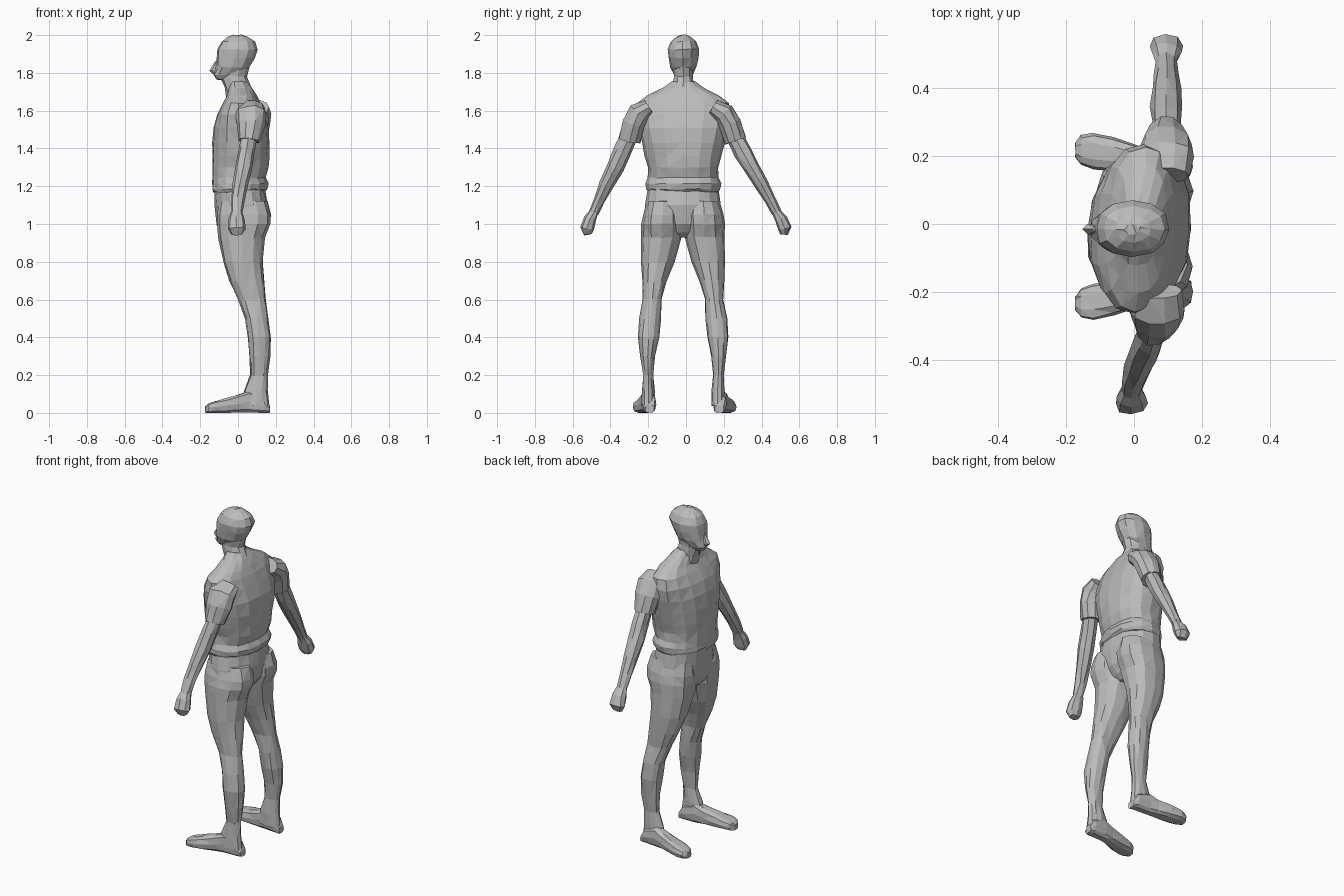
import bpy, bmesh, math, random
from mathutils import Vector

random.seed(4)
if "Cube" in bpy.data.objects:
    bpy.data.objects.remove(bpy.data.objects["Cube"])

grey = bpy.data.materials.new("plain grey")
grey.use_nodes = True
tone = (0.5, 0.5, 0.5, 1)
grey.diffuse_color = tone
grey.node_tree.nodes["Principled BSDF"].inputs["Base Color"].default_value = tone

X, Y, Z = Vector((1, 0, 0)), Vector((0, 1, 0)), Vector((0, 0, 1))
MID = -0.015


def loft(name, rings, sides=12, power=1.0, jitter=0.003):
    """Skin a list of (centre, half axis u, half axis v) rings with facets."""
    bm = bmesh.new()
    loops = []
    for c, u, v in rings:
        loop = []
        for i in range(sides):
            a = math.tau * i / sides
            p, q = (math.copysign(abs(f) ** power, f) if abs(f) > 1e-6 else 0
                    for f in (math.cos(a), math.sin(a)))
            co = c + u * p + v * q
            co += Vector([random.uniform(-jitter, jitter) for _ in range(3)])
            co.z = max(co.z, 0)
            loop.append(bm.verts.new(co))
        loops.append(loop)
    for lo, hi in zip(loops, loops[1:]):
        for i in range(sides):
            j = (i + 1) % sides
            bm.faces.new((lo[i], lo[j], hi[j], hi[i]))
    bm.faces.new(loops[0])
    bm.faces.new(loops[-1])
    bmesh.ops.triangulate(bm, faces=bm.faces[:], quad_method='SHORT_EDGE')
    bmesh.ops.recalc_face_normals(bm, faces=bm.faces[:])
    mesh = bpy.data.meshes.new(name)
    bm.to_mesh(mesh)
    bm.free()
    mesh.materials.append(grey)
    obj = bpy.data.objects.new(name, mesh)
    bpy.context.collection.objects.link(obj)
    return obj


def level(rows, shear=0.0):
    """Horizontal rings from (z, front x, back x, half width)."""
    return [(Vector(((f + b) / 2 + shear * MID, MID, z)), X * (b - f) / 2,
             Vector((shear, 1, 0)) * w) for z, f, b, w in rows]


def limb(points):
    """Rings square to a path, from (centre, thickness, x radius)."""
    rings = []
    for i, (c, w, r) in enumerate(points):
        t = points[min(i + 1, len(points) - 1)][0] - points[max(i - 1, 0)][0]
        v = t.cross(X).normalized()
        rings.append((c, v.cross(t).normalized() * r, v * w))
    return rings


# Head, nose and neck
loft("head", level([
    (1.765, -.115, -.05, .025), (1.79, -.132, .01, .048), (1.83, -.122, .06, .067),
    (1.88, -.115, .088, .079), (1.925, -.112, .104, .083), (1.965, -.09, .088, .066),
    (1.99, -.055, .05, .04), (2.0, -.03, .02, .015)]), power=.9)
loft("nose", level([
    (1.86, -.122, -.1, .008), (1.812, -.152, -.09, .018), (1.795, -.135, -.09, .014)]),
    sides=6, jitter=0)
loft("neck", level([
    (1.66, -.06, .1, .08), (1.72, -.072, .072, .058),
    (1.78, -.095, .045, .053), (1.84, -.08, .06, .058)]), sides=10)

# Shirt body with a loose hem
loft("shirt", level([
    (1.17, -.13, .145, .188), (1.185, -.136, .158, .197), (1.215, -.134, .163, .2),
    (1.245, -.132, .148, .188), (1.3, -.134, .165, .188), (1.36, -.135, .168, .203),
    (1.43, -.134, .17, .22), (1.51, -.128, .165, .238), (1.58, -.108, .143, .252),
    (1.64, -.08, .118, .242), (1.68, -.055, .1, .19), (1.72, -.045, .078, .11),
    (1.755, -.04, .05, .058)], shear=.06), sides=16, power=.88)

# Hips
loft("hips", level([
    (1.195, -.125, .142, .185), (1.1, -.122, .16, .2), (1.0, -.112, .14, .205),
    (.955, -.095, .11, .1), (.93, -.06, .08, .05)]), sides=16, power=.88)

LEG = [  # z, front, back, inner, outer
    (1.12, -.1, .155, .02, .19), (1.05, -.112, .172, .008, .212),
    (1.0, -.113, .172, .005, .22), (.93, -.105, .142, .006, .221),
    (.8, -.08, .13, .045, .222), (.7, -.045, .137, .085, .218),
    (.6, 0, .146, .114, .212), (.5, .038, .16, .119, .232),
    (.4, .05, .174, .128, .24), (.3, .06, .17, .15, .227),
    (.2, .064, .156, .156, .213), (.12, .035, .155, .152, .218),
    (.04, .02, .164, .15, .22)]
FOOT = [  # x, y, half width, height
    (.168, .183, .025, .04), (.14, .186, .036, .09), (.06, .19, .038, .12),
    (.01, .198, .04, .1), (-.06, .212, .05, .08), (-.12, .222, .053, .062),
    (-.155, .225, .043, .05), (-.172, .225, .022, .035)]
SLEEVE = [  # y, z, thickness, x radius
    (.17, 1.62, .045, .07), (.225, 1.585, .062, .08),
    (.255, 1.53, .06, .075), (.28, 1.44, .06, .056)]
ARM = [
    (.275, 1.47, .045, .042), (.32, 1.38, .048, .043), (.36, 1.3, .044, .046),
    (.41, 1.21, .039, .042), (.45, 1.13, .032, .035), (.485, 1.06, .025, .03)]
HAND = [
    (.483, 1.065, .024, .03), (.505, 1.025, .034, .042),
    (.525, .975, .036, .047), (.52, .945, .02, .03)]

# Limbs on both sides; one arm hangs further forward than the other
for side, label in ((1, "rear_side"), (-1, "near_side")):
    loft("leg_" + label, [
        (Vector(((f + b) / 2, MID + side * (i + o) / 2, z)),
         X * (b - f) / 2, Y * (o - i) / 2) for z, f, b, i, o in LEG], power=.9)
    loft("foot_" + label, [
        (Vector((x, side * y + MID / 2, h / 2)), Y * w, Z * h / 2)
        for x, y, w, h in FOOT], sides=10, power=.7, jitter=.002)

    def arm_x(z):
        """Sideways drift of the arm down its length."""
        t = min(max((1.5 - z) / .4, 0), 1)
        return .095 if side > 0 else .068 - .075 * t

    def arm_points(rows):
        return [(Vector((arm_x(z), side * y - .02 * (z - .95) / .5, z)), w, r)
                for y, z, w, r in rows]

    loft("sleeve_" + label, limb(arm_points(SLEEVE)), sides=10)
    loft("arm_" + label, limb(arm_points(ARM)), sides=8)
    loft("fist_" + label, limb(arm_points(HAND)), sides=8, power=.85)
